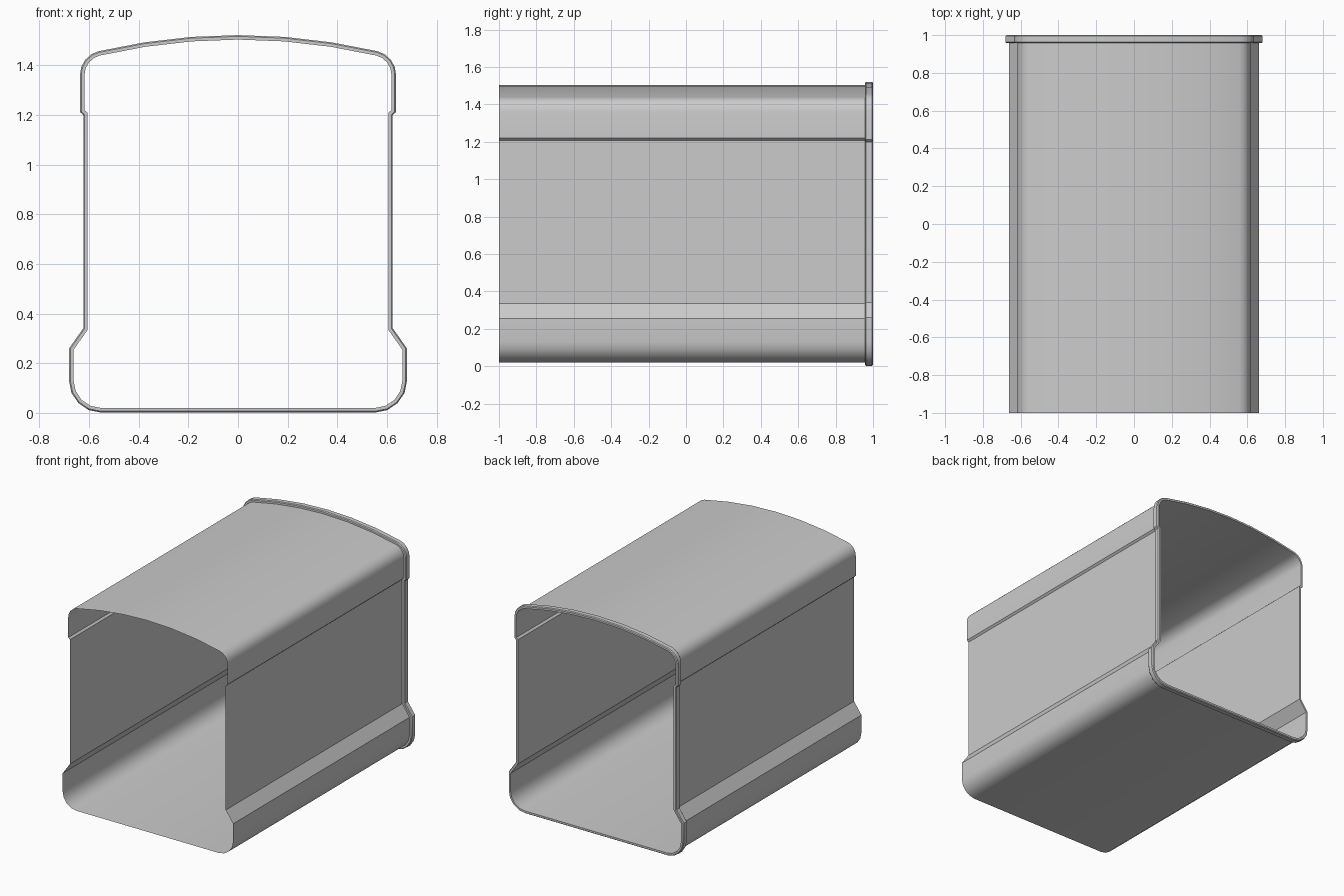
import bpy, math
from mathutils import Vector

if "Cube" in bpy.data.objects:
    bpy.data.objects.remove(bpy.data.objects["Cube"])


def arc(cx, cz, r, a0, a1, n):
    return [(cx + r * math.cos(math.radians(a0 + (a1 - a0) * i / n)),
             cz + r * math.sin(math.radians(a0 + (a1 - a0) * i / n))) for i in range(n + 1)]


# Right half of the tunnel cross-section, bottom to crown
half = arc(0.552, 0.13, 0.11, -90, 0, 4)
half += [(0.662, 0.254), (0.605, 0.335), (0.605, 1.207), (0.618, 1.219)]
half += arc(0.538, 1.361, 0.08, 0, 76, 4)
ex, ez = half[-1]
half += [(ex * t, 1.503 - (1.503 - ez) * t * t) for t in (0.67, 0.335)]
profile = half + [(0, 1.503)] + [(-x, z) for x, z in reversed(half)]


def offset(points, d):
    """Mitred outward offset of a counter-clockwise loop."""
    out = []
    for i, p in enumerate(points):
        p = Vector(p)
        a = (p - Vector(points[i - 1])).normalized()
        b = (Vector(points[(i + 1) % len(points)]) - p).normalized()
        na, nb = Vector((a.y, -a.x)), Vector((b.y, -b.x))
        q = p + (na + nb) * (d / (1 + na.dot(nb)))
        out.append((q.x, q.y))
    return out


def sweep(name, section):
    """Skin rings of the profile; section holds (outward offset, y)."""
    n = len(profile)
    verts, faces = [], []
    for d, y in section:
        verts += [(x, y, z) for x, z in offset(profile, d)]
    for s in range(len(section) - 1):
        for i in range(n):
            j = (i + 1) % n
            faces.append((s * n + i, s * n + j, (s + 1) * n + j, (s + 1) * n + i))
    mesh = bpy.data.meshes.new(name)
    mesh.from_pydata(verts, [], faces)
    # Faces must point away from the tunnel axis
    mesh.update()
    ob = bpy.data.objects.new(name, mesh)
    bpy.context.collection.objects.link(ob)
    bpy.ops.object.select_all(action='DESELECT')
    ob.select_set(True)
    bpy.context.view_layer.objects.active = ob
    mesh.flip_normals() if mesh.polygons[n - 1].normal.z > 0 and len(section) == 2 else None
    bpy.ops.object.shade_smooth_by_angle(angle=math.radians(30))
    return ob


# Thin open-ended shell
sweep("tunnel_shell", [(0, -1), (0, 1)])

# Raised rim with bevelled edges around the back opening
sweep("back_rim", [(0, 0.957), (0.013, 0.957), (0.018, 0.963),
                   (0.018, 0.994), (0.013, 1), (0, 1)])
